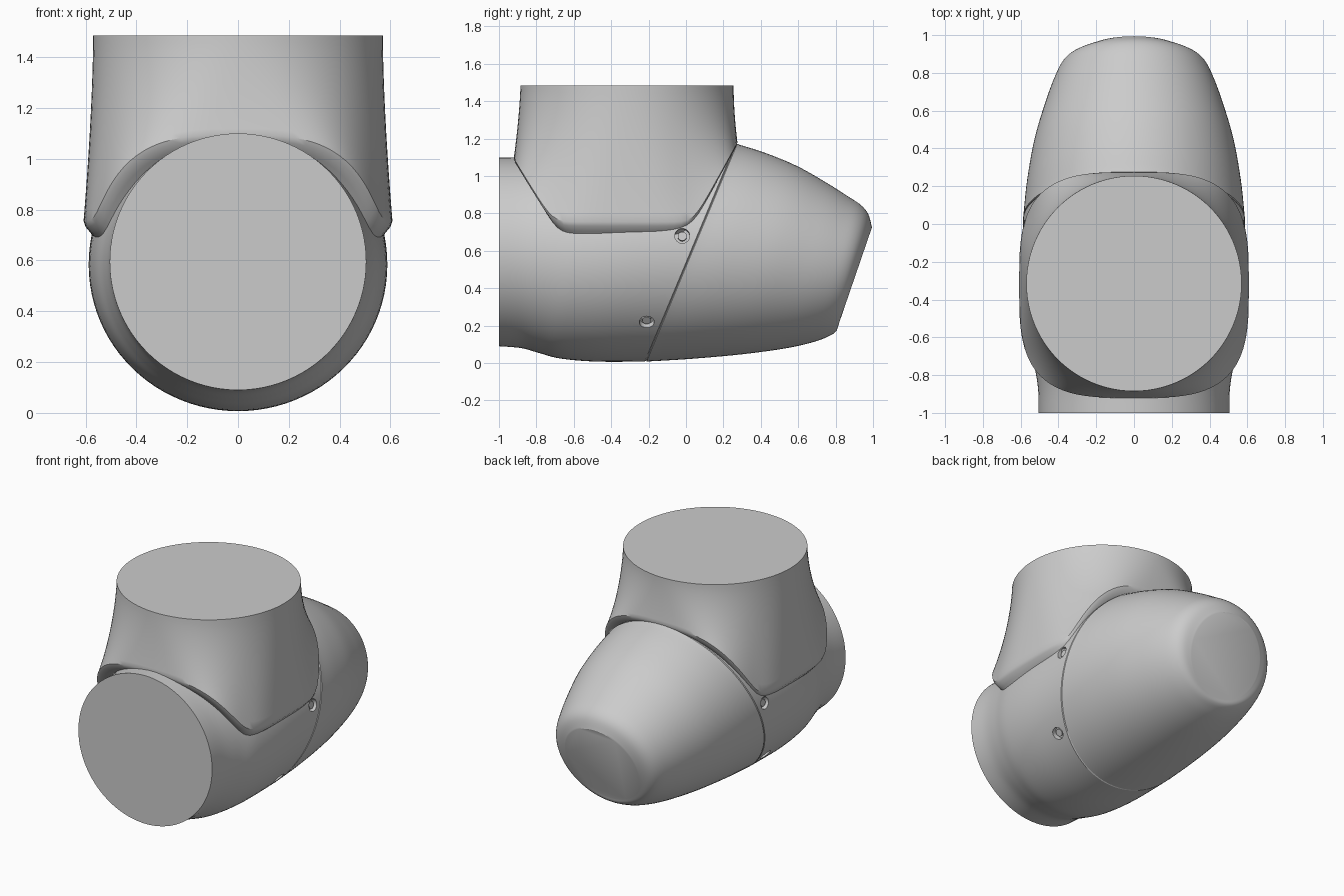
import bpy, bmesh, math
from mathutils import Vector

cube = bpy.data.objects.get("Cube")
if cube:
    bpy.data.objects.remove(cube)

grey = bpy.data.materials.new("plain_grey")
grey.use_nodes = True
COLOUR = (0.6, 0.6, 0.6, 1)
grey.diffuse_color = COLOUR
grey.node_tree.nodes["Principled BSDF"].inputs["Base Color"].default_value = COLOUR
SIDES = 96


def spow(v, p):
    return math.copysign(abs(v) ** p, v)


def loft(name, rings):
    """Skin a list of point rings and close both ends."""
    bm = bmesh.new()
    loops = [[bm.verts.new(p) for p in ring] for ring in rings]
    for a, b in zip(loops, loops[1:]):
        for i in range(SIDES):
            j = (i + 1) % SIDES
            bm.faces.new((a[i], a[j], b[j], b[i]))
    bm.faces.new(loops[0])
    bm.faces.new(loops[-1])
    bmesh.ops.recalc_face_normals(bm, faces=bm.faces)
    mesh = bpy.data.meshes.new(name)
    bm.to_mesh(mesh)
    bm.free()
    obj = bpy.data.objects.new(name, mesh)
    bpy.context.collection.objects.link(obj)
    mesh.materials.append(grey)
    return obj


def smooth(obj, angle=30):
    bpy.ops.object.select_all(action="DESELECT")
    bpy.context.view_layer.objects.active = obj
    obj.select_set(True)
    bpy.ops.object.shade_smooth_by_angle(angle=math.radians(angle))


def refine(rows, steps=5):
    """Catmull-Rom interpolation between section rows."""
    rows = [Vector(r) for r in rows]
    out = []
    for i in range(len(rows) - 1):
        p1, p2 = rows[i], rows[i + 1]
        p0, p3 = rows[max(i - 1, 0)], rows[min(i + 2, len(rows) - 1)]
        for k in range(steps):
            t = k / steps
            out.append(p1 + (p2 - p0) * (t / 2)
                       + (2 * p0 - 5 * p1 + 4 * p2 - p3) * (t * t / 2)
                       + (3 * p1 - p0 - 3 * p2 + p3) * (t ** 3 / 2))
    return out + [rows[-1]]


def section(row, shrink=1.0):
    """Tilted oval through a bottom point, a top point and a half width."""
    by, bz, ty, tz, width = row
    mid = Vector((0, (by + ty) / 2, (bz + tz) / 2))
    up = Vector((0, (ty - by) / 2, (tz - bz) / 2)) * shrink
    turn = [2 * math.pi * i / SIDES for i in range(SIDES)]
    return [mid + up * math.sin(a) + Vector((width * shrink * math.cos(a), 0, 0)) for a in turn]


# Sections: bottom y, bottom z, top y, top z, half width
seam = (-0.215, 0.008, 0.27, 1.172, 0.587)
front_rows = refine([
    (-1, 0.09, -1, 1.1, 0.505), (-0.88, 0.08, -0.86, 1.1, 0.508),
    (-0.78, 0.052, -0.7, 1.11, 0.53), (-0.67, 0.024, -0.5, 1.13, 0.565),
    (-0.48, 0.008, -0.2, 1.15, 0.586), seam])
rear_rows = refine([
    seam, (0.02, 0.022, 0.42, 1.125, 0.567), (0.3, 0.047, 0.59, 1.055, 0.527),
    (0.54, 0.08, 0.75, 0.965, 0.468), (0.69, 0.115, 0.86, 0.895, 0.42),
    (0.77, 0.147, 0.935, 0.845, 0.38), (0.803, 0.17, 0.975, 0.795, 0.335),
    (0.812, 0.195, 0.994, 0.725, 0.27)])

# Main housing and rear cap, with a fine groove where they meet
housing = loft("main_housing", [section(r) for r in front_rows[:-1]]
               + [section(front_rows[-1] - Vector((0.006, 0, 0.006, 0, 0))),
                  section(seam, 0.99)])
cap_rows = [section(seam, 0.99), section(rear_rows[0] + Vector((0.004, 0, 0.004, 0, 0)))]
rear_cap = loft("rear_cap", cap_rows + [section(r) for r in rear_rows[1:]])

# Neck: round at the top, spreading to a scalloped saddle edge
CENTRE_Y, TOP_Z = -0.315, 1.485


def saddle_height(y):
    rear = 1.17 + (y - 0.27) * 1.8
    front = 1.1 - (y + 0.925) * 1.62
    # soft maximum rounds the corners of the edge
    return math.log(sum(math.exp(24 * v) for v in (rear, front, 0.755))) / 24


def neck_ring(t, scale=1.0, drop=0.0):
    ring = []
    for i in range(SIDES):
        a = 2 * math.pi * i / SIDES
        c, s = math.cos(a), math.sin(a)
        power = 2 / 3.3
        low_x, low_y = 0.608 * spow(c, power), 0.598 * spow(s, power)
        low_z = saddle_height(CENTRE_Y - 0.008 + low_y)
        spread = t ** 1.6
        x = 0.57 * c * (1 - spread) + low_x * spread
        y = 0.57 * s * (1 - spread) + low_y * spread
        z = TOP_Z + (low_z - TOP_Z) * t - drop
        ring.append((x * scale, CENTRE_Y - 0.008 * t + y * scale, z))
    return ring


neck = loft("neck", [neck_ring(k / 16) for k in range(17)]
            + [neck_ring(1, 0.988, 0.022), neck_ring(1, 0.95, 0.05), neck_ring(1, 0.8, 0.14)])


# Recessed screws along both flanks of the housing
def cylinder(name, radius, depth, spot, normal):
    bpy.ops.mesh.primitive_cylinder_add(
        vertices=24, radius=radius, depth=depth, location=spot,
        rotation=normal.to_track_quat("Z", "Y").to_euler())
    obj = bpy.context.object
    obj.name = name
    obj.data.materials.append(grey)
    return obj


for side, label in ((1, "left"), (-1, "right")):
    for y, z, level in ((-0.02, 0.68, "upper"), (-0.21, 0.22, "lower")):
        rise = (z - 0.59) / 0.582
        normal = Vector((side * math.sqrt(1 - rise * rise), 0, rise))
        spot = Vector((normal.x * 0.586, y, z))
        cutter = cylinder("screw_hole_cutter", 0.04, 0.07, spot, normal)
        cutter.hide_render = True
        cut = housing.modifiers.new("screw_hole", "BOOLEAN")
        cut.object, cut.operation, cut.solver = cutter, "DIFFERENCE", "EXACT"
        bpy.ops.object.select_all(action="DESELECT")
        bpy.context.view_layer.objects.active = housing
        housing.select_set(True)
        bpy.ops.object.modifier_apply(modifier=cut.name)
        bpy.data.objects.remove(cutter)
        head = cylinder(f"{label}_{level}_screw", 0.024, 0.03, spot - normal * 0.026, normal)
        smooth(head)

for part in (housing, rear_cap, neck):
    smooth(part)
